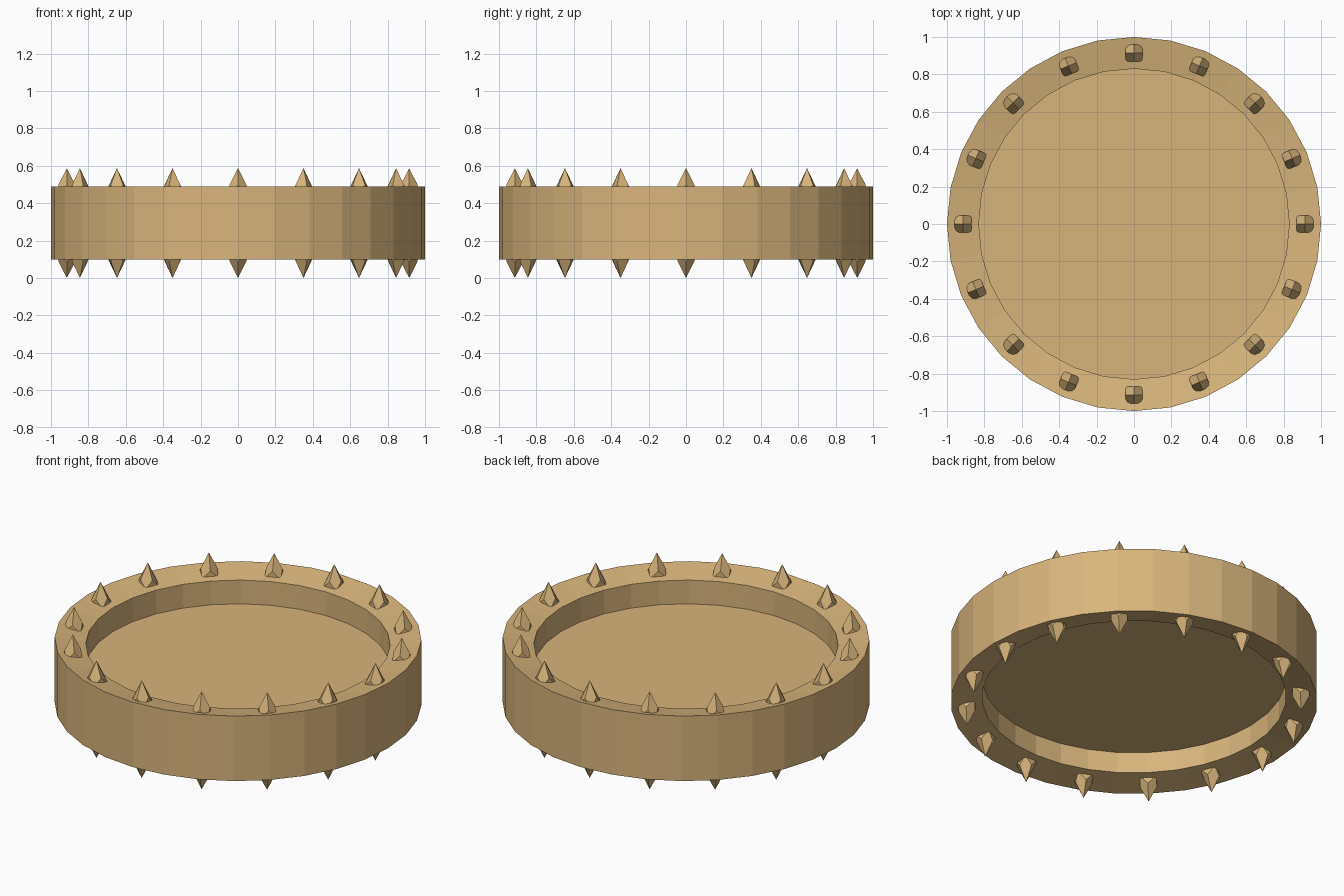
import bpy, bmesh, math

if "Cube" in bpy.data.objects:
    bpy.data.objects.remove(bpy.data.objects["Cube"])

mat = bpy.data.materials.new("tan")
mat.diffuse_color = (0.69, 0.46, 0.20, 1)
mat.use_nodes = True
mat.node_tree.nodes["Principled BSDF"].inputs["Base Color"].default_value = mat.diffuse_color
SIDES = 32
MID = 0.2935


def finish(name, bm):
    bmesh.ops.recalc_face_normals(bm, faces=bm.faces)
    me = bpy.data.meshes.new(name)
    bm.to_mesh(me)
    bm.free()
    me.materials.append(mat)
    ob = bpy.data.objects.new(name, me)
    bpy.context.collection.objects.link(ob)
    return ob


def lathe(name, profile, closed):
    """Spin (radius, z) points into flat faces; open profiles get end caps."""
    bm = bmesh.new()
    rings = []
    for r, z in profile:
        rings.append([bm.verts.new((r * math.cos(2 * math.pi * i / SIDES),
                                    r * math.sin(2 * math.pi * i / SIDES), z))
                      for i in range(SIDES)])
    pairs = list(zip(rings, rings[1:]))
    if closed:
        pairs.append((rings[-1], rings[0]))
    else:
        bm.faces.new(rings[0])
        bm.faces.new(rings[-1])
    for a, b in pairs:
        for i in range(SIDES):
            j = (i + 1) % SIDES
            bm.faces.new((a[i], a[j], b[j], b[i]))
    return finish(name, bm)


# Outer band, its top and bottom rims sloping inward
lathe("rim_band", [(1, 0.098), (1, 0.489), (0.83, 0.455), (0.83, 0.132)], True)

# Recessed plate filling the middle
lathe("center_plate", [(0.832, 0.258), (0.832, 0.312)], False)


# Four-faced spikes around both rims, ridges running to the side midpoints
def spikes(name, direction):
    bm = bmesh.new()
    h = 0.0455
    square = [(h, 0), (h, h), (0, h), (-h, h), (-h, 0), (-h, -h), (0, -h), (h, -h)]
    for k in range(16):
        a = 2 * math.pi * k / 16
        c, s = math.cos(a), math.sin(a)

        def vert(x, y, up):
            x += 0.915
            return bm.verts.new((x * c - y * s, x * s + y * c, MID + direction * up))

        tip = vert(0, 0, 0.2935)
        top = [vert(x, y, 0.158 if i % 2 else 0.204) for i, (x, y) in enumerate(square)]
        low = [vert(x, y, 0.145) for x, y in square]
        for i in range(0, 8, 2):
            bm.faces.new((tip, top[i], top[i + 1], top[(i + 2) % 8]))
        for i in range(8):
            j = (i + 1) % 8
            bm.faces.new((top[i], low[i], low[j], top[j]))
        bm.faces.new(low)
    return finish(name, bm)


spikes("upper_spikes", 1)
spikes("lower_spikes", -1)
